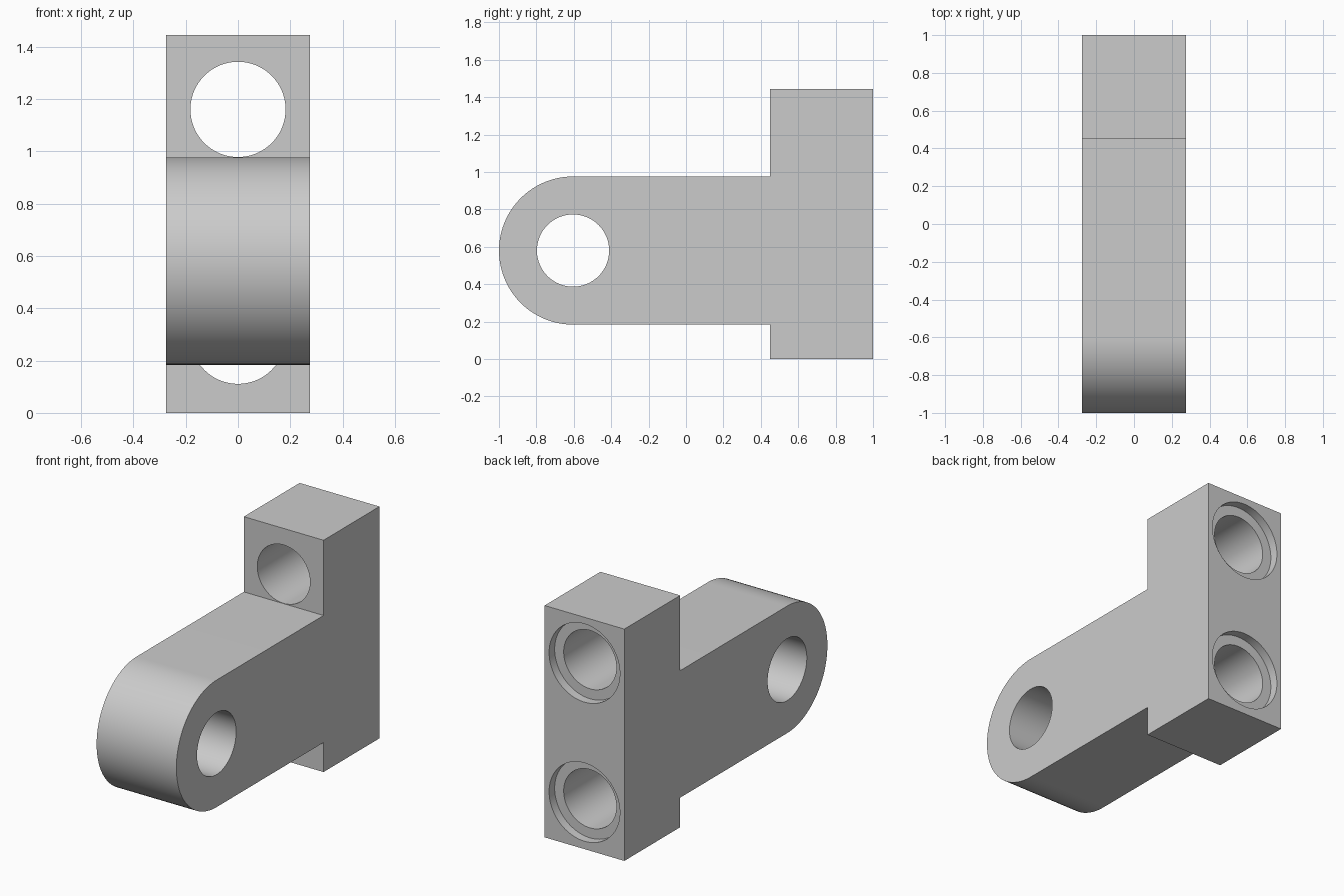
import bpy
import math

if "Cube" in bpy.data.objects:
    bpy.data.objects.remove(bpy.data.objects["Cube"], do_unlink=True)

WIDTH = 0.55
ARM_Y, ARM_Z, ARM_R = -0.604, 0.58, 0.396
FLANGE_Y, TOP = 0.45, 1.445

grey = bpy.data.materials.new("plain grey")
grey.use_nodes = True
colour = (0.6, 0.6, 0.6, 1)
grey.diffuse_color = colour
grey.node_tree.nodes["Principled BSDF"].inputs["Base Color"].default_value = colour


def bore(name, location, radius, depth, rotation):
    """Hidden cylinder used as a cutter."""
    bpy.ops.mesh.primitive_cylinder_add(vertices=96, radius=radius, depth=depth,
                                        location=location, rotation=rotation)
    cutter = bpy.context.object
    cutter.name = name
    cutter.hide_render = True
    cutter.display_type = 'WIRE'
    return cutter


# Side profile: rounded arm joined to an upright flange
profile = []
steps = 48
for i in range(steps + 1):
    a = math.pi / 2 + math.pi * i / steps
    profile.append((ARM_Y + ARM_R * math.cos(a), ARM_Z + ARM_R * math.sin(a)))
low, high = ARM_Z - ARM_R, ARM_Z + ARM_R
profile += [(FLANGE_Y, low), (FLANGE_Y, 0), (1, 0),
            (1, TOP), (FLANGE_Y, TOP), (FLANGE_Y, high)]

# Extrude the profile across the width
n = len(profile)
verts = [(x, y, z) for x in (-WIDTH / 2, WIDTH / 2) for y, z in profile]
faces = [tuple(reversed(range(n))), tuple(range(n, 2 * n))]
faces += [(i, (i + 1) % n, n + (i + 1) % n, n + i) for i in range(n)]
mesh = bpy.data.meshes.new("bracket")
mesh.from_pydata(verts, [], faces)
mesh.materials.append(grey)
bracket = bpy.data.objects.new("bracket", mesh)
bpy.context.collection.objects.link(bracket)

# Make normals consistent before cutting
bpy.context.view_layer.objects.active = bracket
bpy.ops.object.select_all(action='DESELECT')
bracket.select_set(True)
bpy.ops.object.mode_set(mode='EDIT')
bpy.ops.mesh.select_all(action='SELECT')
bpy.ops.mesh.normals_make_consistent(inside=False)
bpy.ops.mesh.dissolve_limited(angle_limit=0.001)
bpy.ops.object.mode_set(mode='OBJECT')

# Pivot hole through the arm, bolt holes and counterbores in the flange
across, along = (0, math.pi / 2, 0), (math.pi / 2, 0, 0)
cutters = [bore("pivot_hole_cutter", (0, ARM_Y, ARM_Z), 0.193, 1, across)]
for label, z in (("lower", 0.293), ("upper", 1.16)):
    cutters.append(bore(label + "_bolt_cutter", (0, FLANGE_Y + 0.4, z), 0.182, 0.802, along))
    cutters.append(bore(label + "_counterbore_cutter", (0, 1, z), 0.244, 0.11, along))

bpy.ops.object.select_all(action='DESELECT')
bpy.context.view_layer.objects.active = bracket
bracket.select_set(True)
for cutter in cutters:
    mod = bracket.modifiers.new(cutter.name, 'BOOLEAN')
    mod.operation = 'DIFFERENCE'
    mod.solver = 'EXACT'
    mod.object = cutter
    bpy.ops.object.modifier_apply(modifier=mod.name)
for cutter in cutters:
    bpy.data.objects.remove(cutter, do_unlink=True)
bpy.ops.object.shade_smooth_by_angle(angle=math.radians(30))
